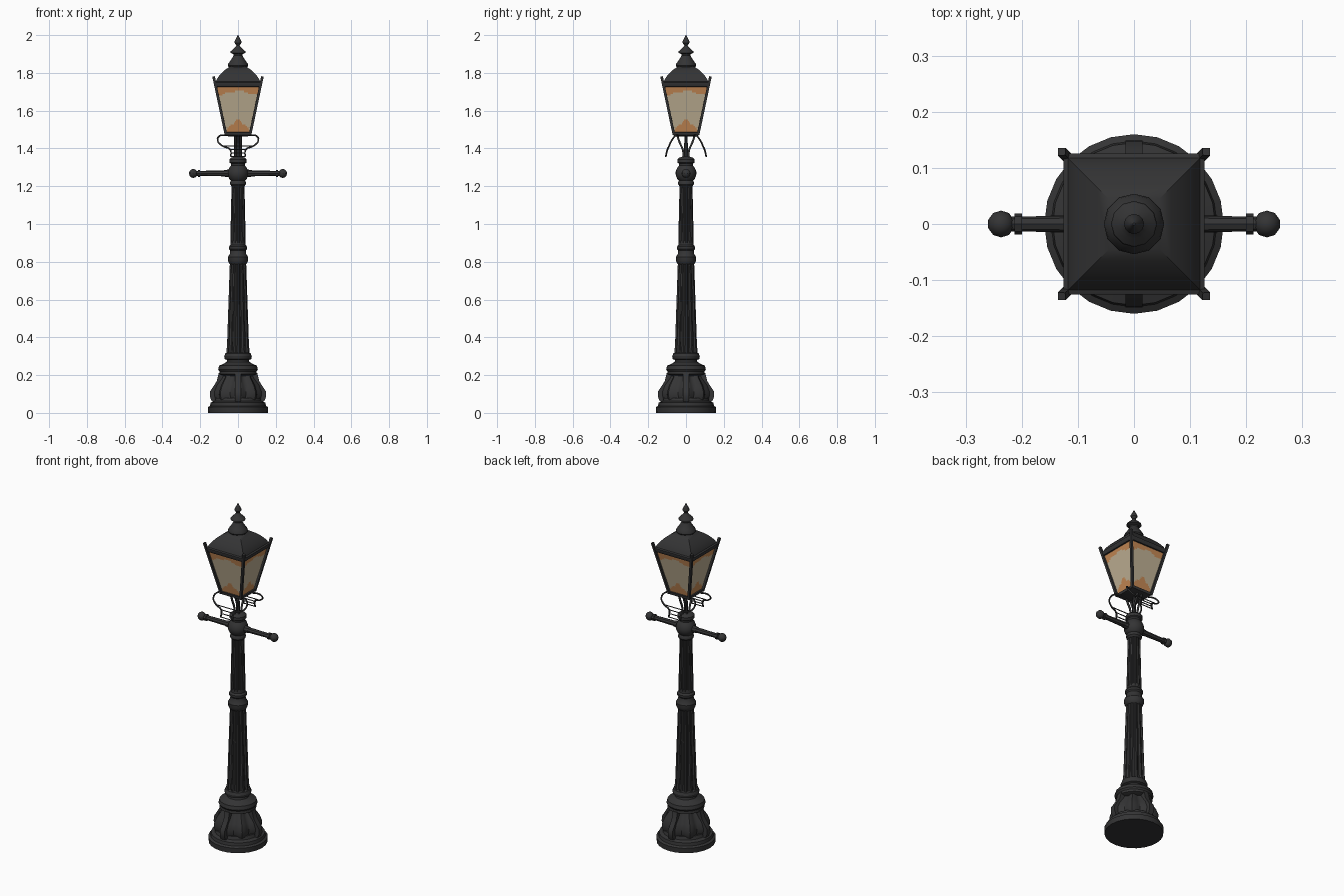
import bpy, bmesh, math
from mathutils import Vector

cube = bpy.data.objects.get("Cube")
if cube:
    bpy.data.objects.remove(cube, do_unlink=True)


def material(name, r, g, b):
    m = bpy.data.materials.new(name)
    m.use_nodes = True
    m.diffuse_color = (r, g, b, 1)
    bsdf = m.node_tree.nodes["Principled BSDF"]
    bsdf.inputs["Base Color"].default_value = (r, g, b, 1)
    bsdf.inputs["Roughness"].default_value = 0.6
    return m


iron = material("black iron", 0.034, 0.034, 0.035)
cream = material("cream glass", 0.53, 0.44, 0.30)
amber = material("amber glass", 0.56, 0.25, 0.09)
parts = []


def finish(name, bm, mats=(iron,), normals=True):
    if normals:
        bmesh.ops.recalc_face_normals(bm, faces=bm.faces)
    me = bpy.data.meshes.new(name)
    bm.to_mesh(me)
    bm.free()
    for m in mats:
        me.materials.append(m)
    ob = bpy.data.objects.new(name, me)
    bpy.context.collection.objects.link(ob)
    parts.append(ob)
    return ob


def lathe(name, profile, n=20, shape=lambda k, z: 1.0, turn=0.0):
    """Stack rings of (radius, height); shape varies the radius round the ring."""
    bm = bmesh.new()
    rings = []
    for r, z in profile:
        ring = []
        for k in range(n):
            a = math.tau * k / n + turn
            q = r * shape(k, z)
            ring.append(bm.verts.new((q * math.cos(a), q * math.sin(a), z)))
        rings.append(ring)
    for lo, hi in zip(rings, rings[1:]):
        for k in range(n):
            j = (k + 1) % n
            bm.faces.new((lo[k], lo[j], hi[j], hi[k]))
    bm.faces.new(rings[0][::-1])
    bm.faces.new(rings[-1])
    return finish(name, bm)


def square(name, profile):
    """Square loft from (half width, height)."""
    s = math.sqrt(2)
    return lathe(name, [(w * s, z) for w, z in profile], 4, turn=math.pi / 4)


def rod(name, a, b, r1, r2=None, n=8):
    a, b = Vector(a), Vector(b)
    bm = bmesh.new()
    bmesh.ops.create_cone(bm, cap_ends=True, segments=n, radius1=r1,
                          radius2=r2 or r1, depth=(b - a).length)
    ob = finish(name, bm)
    ob.rotation_mode = 'QUATERNION'
    ob.rotation_quaternion = (b - a).to_track_quat('Z', 'Y')
    ob.location = (a + b) / 2
    return ob


def ball(name, loc, r, n=10):
    bm = bmesh.new()
    bmesh.ops.create_uvsphere(bm, u_segments=n, v_segments=n // 2 + 1, radius=r)
    finish(name, bm).location = loc


def wire(name, points, r):
    cu = bpy.data.curves.new(name, 'CURVE')
    cu.dimensions = '3D'
    cu.bevel_depth, cu.bevel_resolution, cu.resolution_u = r, 1, 4
    cu.use_fill_caps = True
    sp = cu.splines.new('BEZIER')
    sp.bezier_points.add(len(points) - 1)
    for bp, p in zip(sp.bezier_points, points):
        bp.co = p
        bp.handle_left_type = bp.handle_right_type = 'AUTO'
    cu.materials.append(iron)
    ob = bpy.data.objects.new(name, cu)
    bpy.context.collection.objects.link(ob)


# Pedestal with a leafy, lobed body
lathe("base_plinth", [(0.158, 0), (0.16, 0.03), (0.148, 0.037), (0.145, 0.055),
                      (0.125, 0.062), (0.12, 0.08)], 24)
lathe("base_body", [(0.115, 0.06), (0.125, 0.08), (0.128, 0.11), (0.115, 0.145),
                    (0.092, 0.18), (0.078, 0.21)], 48,
      lambda k, z: 0.94 + 0.09 * math.cos(math.tau * k / 6))
lathe("base_collar", [(0.075, 0.195), (0.1, 0.205), (0.098, 0.22), (0.105, 0.23),
                      (0.1, 0.25), (0.08, 0.258), (0.06, 0.27), (0.058, 0.28),
                      (0.07, 0.285), (0.073, 0.3), (0.067, 0.315), (0.055, 0.32)])

# Four scrolled ribs round the pedestal
rib_outline = [(0.07, 0.06), (0.138, 0.06), (0.149, 0.085), (0.147, 0.115),
               (0.13, 0.14), (0.112, 0.17), (0.102, 0.21), (0.07, 0.21)]
for i in range(4):
    bm = bmesh.new()
    face = bm.faces.new([bm.verts.new((x, -0.015, z)) for x, z in rib_outline])
    ext = bmesh.ops.extrude_face_region(bm, geom=[face])
    bmesh.ops.translate(bm, vec=(0, 0.03, 0),
                        verts=[v for v in ext["geom"] if isinstance(v, bmesh.types.BMVert)])
    finish(f"base_rib_{i}", bm).rotation_euler.z = i * math.pi / 2

# Fluted shafts with rings between them
flute = lambda k, z: 1.0 if k % 4 < 2 else 0.87
lathe("lower_shaft", [(0.063, 0.31), (0.058, 0.36), (0.043, 0.8)], 48, flute)
lathe("middle_ring", [(0.04, 0.785), (0.046, 0.79), (0.053, 0.805), (0.054, 0.825),
                      (0.044, 0.84), (0.041, 0.86), (0.048, 0.868), (0.048, 0.88),
                      (0.04, 0.89), (0.039, 0.91)])
lathe("upper_shaft", [(0.041, 0.9), (0.034, 1.21)], 48, flute)
lathe("column_head", [(0.034, 1.2), (0.042, 1.21), (0.042, 1.222), (0.037, 1.23),
                      (0.047, 1.24), (0.054, 1.258), (0.055, 1.275), (0.048, 1.295),
                      (0.037, 1.31), (0.038, 1.32), (0.046, 1.325), (0.046, 1.342),
                      (0.035, 1.352), (0.018, 1.357)])

# Ladder bar with end knobs
for s, side in ((1, "left"), (-1, "right")):
    rod(f"bar_{side}", (s * 0.04, 0, 1.268), (s * 0.225, 0, 1.268), 0.016, 0.013)
    rod(f"bar_socket_{side}", (s * 0.04, 0, 1.268), (s * 0.075, 0, 1.268), 0.022, 0.017)
    rod(f"bar_collar_{side}", (s * 0.2, 0, 1.268), (s * 0.213, 0, 1.268), 0.019)
    ball(f"bar_knob_{side}", (s * 0.237, 0, 1.268), 0.024)

# Stem and splayed arms carrying the lantern
rod("lantern_stem", (0, 0, 1.34), (0, 0, 1.47), 0.012, 0.008)
for s in (1, -1):
    for x in (-0.014, 0.014):
        wire("lantern_arm", [(x, s * 0.012, 1.345), (x, s * 0.016, 1.39),
                             (x, s * 0.033, 1.43), (x, s * 0.048, 1.475)], 0.006)

# Curled ladder rests hanging front and back
for s in (1, -1):
    for m in (1, -1):
        wire("ladder_rest_curl", [(m * 0.06, s * 0.04, 1.47), (m * 0.095, s * 0.055, 1.468),
                                  (m * 0.108, s * 0.076, 1.442), (m * 0.08, s * 0.09, 1.412),
                                  (m * 0.042, s * 0.098, 1.395),
                                  (m * 0.037, s * 0.108, 1.355)], 0.0045)
    for i in range(4):
        t = i / 3
        y, z, w = s * (0.108 - 0.018 * t), 1.357 + 0.055 * t, 0.037 + 0.04 * t ** 3
        rod("ladder_rest_rung", (-w, y, z), (w, y, z), 0.003, n=6)

# Lantern frame: tray, corner posts and eaves
square("lantern_tray", [(0.045, 1.462), (0.066, 1.47), (0.068, 1.485), (0.06, 1.488)])
square("lantern_eaves", [(0.112, 1.725), (0.12, 1.727), (0.126, 1.742), (0.126, 1.75),
                         (0.115, 1.755)])
for sx in (1, -1):
    for sy in (1, -1):
        post = rod("corner_post", (sx * 0.064, sy * 0.064, 1.473),
                   (sx * 0.129, sy * 0.129, 1.78), 0.0095, n=4)


# Four glass panes, amber at the crown and foot
def pane(i, n=28):
    bm = bmesh.new()
    bmesh.ops.create_grid(bm, x_segments=n, y_segments=n, size=1)
    for f in bm.faces:
        c = f.calc_center_median()
        u, v = c.x, (c.y + 1) / 2
        crown = v > 0.85 + 0.04 * math.cos(3.2 * u) + 0.015 * math.sin(9 * u)
        foot = v < 0.27 - 0.24 * abs(u) ** 1.3 + 0.02 * math.cos(9 * u)
        f.material_index = int(crown or foot)
    for p in bm.verts:
        v = (p.co.y + 1) / 2
        w = 0.061 + 0.054 * v
        p.co = (p.co.x * w, -w, 1.483 + 0.25 * v)
    finish(f"glass_pane_{i}", bm, (cream, amber), False).rotation_euler.z = i * math.pi / 2


for i in range(4):
    pane(i)

# Domed square roof and turned finial
square("roof", [(0.119, 1.75), (0.113, 1.765), (0.102, 1.782), (0.086, 1.8),
                (0.066, 1.818), (0.045, 1.832), (0.03, 1.838)])
lathe("roof_finial", [(0.045, 1.825), (0.054, 1.838), (0.052, 1.848), (0.042, 1.862),
                      (0.03, 1.88), (0.023, 1.893), (0.025, 1.9), (0.041, 1.906),
                      (0.039, 1.914), (0.026, 1.926), (0.013, 1.938), (0.009, 1.946),
                      (0.018, 1.958), (0.018, 1.968), (0.009, 1.985), (0.002, 2.0)], 12)

# Soft shading with crisp edges
bpy.ops.object.select_all(action='DESELECT')
for ob in parts:
    ob.select_set(True)
bpy.context.view_layer.objects.active = parts[0]
bpy.ops.object.shade_smooth_by_angle(angle=math.radians(32))
